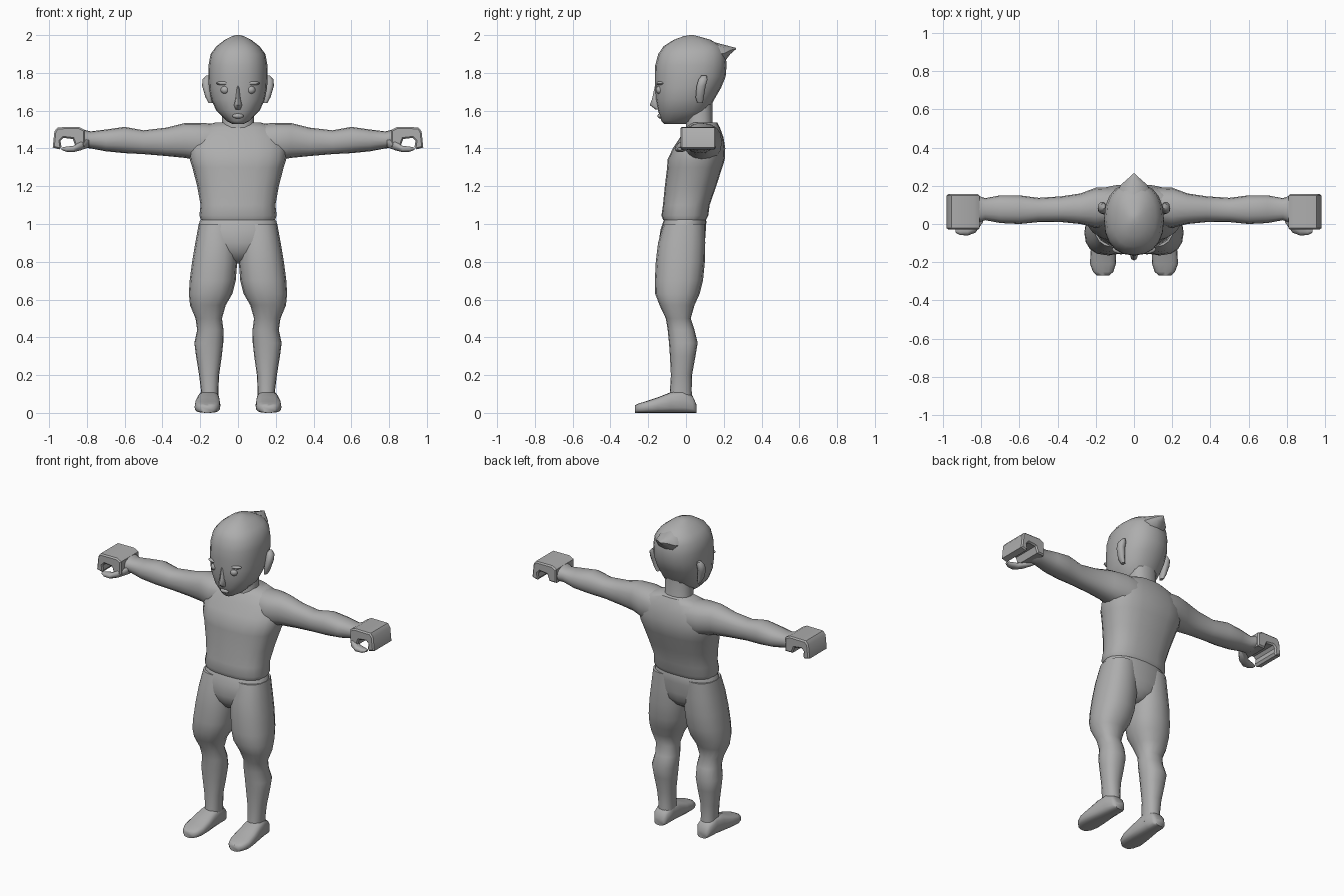
import bpy, bmesh, math
from mathutils import Vector

grey = bpy.data.materials.new("plain grey")
grey.diffuse_color = (0.42, 0.42, 0.42, 1)


def finish(bm, name, mirror=False, angle=50):
    bmesh.ops.recalc_face_normals(bm, faces=bm.faces)
    me = bpy.data.meshes.new(name)
    bm.to_mesh(me)
    bm.free()
    me.materials.append(grey)
    ob = bpy.data.objects.new(name, me)
    bpy.context.collection.objects.link(ob)
    bpy.ops.object.select_all(action='DESELECT')
    ob.select_set(True)
    bpy.context.view_layer.objects.active = ob
    bpy.ops.object.shade_smooth_by_angle(angle=math.radians(angle))
    if mirror:
        ob.modifiers.new("mirror", 'MIRROR')
    return ob


def loft(name, axis, rings, n=16, power=2.3, mirror=False, angle=50):
    """Rings are (t, a0, a1, b0, b1): position on the axis and the two extents."""
    bm = bmesh.new()
    loops = []
    for t, a0, a1, b0, b1 in rings:
        loop = []
        for i in range(n):
            th = 2 * math.pi * i / n
            c, s = math.cos(th), math.sin(th)
            a = (a0 + a1) / 2 + (a1 - a0) / 2 * math.copysign(abs(c) ** (2 / power), c)
            b = (b0 + b1) / 2 + (b1 - b0) / 2 * math.copysign(abs(s) ** (2 / power), s)
            co = {'z': (a, b, t), 'x': (t, a, b), 'y': (a, t, b)}[axis]
            loop.append(bm.verts.new(co))
        loops.append(loop)
    for p, q in zip(loops, loops[1:]):
        for i in range(n):
            j = (i + 1) % n
            bm.faces.new((p[i], p[j], q[j], q[i]))
    bm.faces.new(loops[0])
    bm.faces.new(loops[-1])
    return finish(bm, name, mirror, angle)


def sym(rows):
    """Rows (t, half width, b0, b1) centred on x = 0."""
    return [(t, -w, w, b0, b1) for t, w, b0, b1 in rows]


def ball(name, centre, radii, mirror=True):
    bm = bmesh.new()
    bmesh.ops.create_uvsphere(bm, u_segments=12, v_segments=8, radius=1)
    for v in bm.verts:
        v.co = Vector(centre) + Vector(c * r for c, r in zip(v.co, radii))
    return finish(bm, name, mirror)


# head, with the jaw narrowing to the chin
loft("head", 'z', sym([
    (1.53, .03, -.115, .00), (1.545, .06, -.13, .06), (1.60, .115, -.148, .12),
    (1.66, .142, -.16, .15), (1.72, .154, -.163, .185), (1.78, .157, -.165, .21),
    (1.84, .156, -.163, .215), (1.90, .145, -.147, .21), (1.94, .115, -.12, .19),
    (1.975, .07, -.065, .13), (1.995, .03, -.01, .06), (2.0, .01, .02, .04)]), n=20)

# pointed tuft at the back of the head
loft("hair_tuft", 'y', sym([
    (.03, .06, 1.88, 1.995), (.14, .10, 1.83, 1.965), (.205, .07, 1.86, 1.948),
    (.235, .035, 1.90, 1.94), (.265, .003, 1.926, 1.932)]), n=8, power=2)

# neck
loft("neck", 'z', sym([
    (1.44, .10, -.01, .17), (1.52, .085, .0, .14), (1.68, .085, .0, .14)]))

# face: nose, eyes, brows, mouth
loft("nose", 'z', sym([
    (1.73, .008, -.165, -.13), (1.66, .014, -.18, -.13),
    (1.63, .021, -.192, -.13), (1.605, .014, -.16, -.12)]), n=8, power=2)
ball("eye", (.068, -.138, 1.71), (.024, .022, .022))
ball("brow", (.07, -.132, 1.745), (.045, .024, .012))
ball("mouth", (0, -.135, 1.572), (.03, .016, .014), mirror=False)

# ears
loft("ear", 'z', [
    (1.64, .135, .155, .06, .09), (1.67, .14, .172, .05, .095),
    (1.73, .145, .19, .055, .105), (1.765, .145, .188, .065, .115),
    (1.785, .15, .17, .08, .11)], n=10, mirror=True)

# shirt body with a flared hem
loft("torso", 'z', sym([
    (1.02, .195, -.12, .105), (1.045, .205, -.13, .118), (1.10, .198, -.122, .125),
    (1.20, .216, -.112, .16), (1.30, .242, -.10, .192), (1.34, .255, -.098, .205),
    (1.40, .26, -.07, .208), (1.46, .24, -.03, .198), (1.51, .20, .0, .18),
    (1.538, .12, .03, .165)]), n=20, power=2.5)

# arms
loft("arm", 'x', [
    (.10, .00, .19, 1.32, 1.53), (.20, -.02, .19, 1.335, 1.535),
    (.28, .00, .16, 1.35, 1.535), (.38, .01, .145, 1.36, 1.51),
    (.50, .01, .137, 1.37, 1.496), (.60, .0, .15, 1.375, 1.514),
    (.70, .005, .15, 1.385, 1.50), (.78, .02, .135, 1.40, 1.49),
    (.82, .005, .15, 1.405, 1.50), (.86, .0, .155, 1.43, 1.51)], mirror=True)

# half-closed fist: a hooked profile swept across the hand
hook = [(.81, 1.41), (.81, 1.497), (.84, 1.513), (.955, 1.512), (.972, 1.49),
        (.981, 1.405), (.945, 1.395), (.935, 1.41), (.94, 1.44), (.925, 1.456),
        (.875, 1.45), (.86, 1.41)]
bm = bmesh.new()
face = bm.faces.new([bm.verts.new((x, -.03, z)) for x, z in hook])
ext = bmesh.ops.extrude_face_region(bm, geom=[face])
for v in ext['geom']:
    if isinstance(v, bmesh.types.BMVert):
        v.co.y = .158
rim = [e for e in bm.edges if abs(e.verts[0].co.y - e.verts[1].co.y) < 1e-4]
bmesh.ops.bevel(bm, geom=rim, offset=.008, segments=1, affect='EDGES')
finish(bm, "fist", True, 40)

# thumb under the fist opening
loft("thumb", 'x', [
    (.79, .01, .06, 1.405, 1.45), (.83, -.045, .03, 1.39, 1.44),
    (.87, -.06, .0, 1.38, 1.415), (.91, -.058, -.01, 1.382, 1.41),
    (.935, -.045, -.02, 1.392, 1.405)], n=10, mirror=True)

# hips
loft("hips", 'z', sym([
    (1.035, .19, -.11, .10), (1.015, .203, -.12, .108), (.97, .212, -.135, .105),
    (.90, .215, -.145, .10), (.85, .16, -.13, .09), (.81, .09, -.10, .06),
    (.79, .03, -.06, .03)]), n=20)

# legs
loft("leg", 'z', [
    (1.00, .01, .208, -.12, .10), (.90, .003, .226, -.148, .102),
    (.80, .004, .243, -.16, .10), (.70, .012, .256, -.165, .09),
    (.63, .03, .26, -.163, .072), (.57, .065, .254, -.14, .045),
    (.50, .085, .225, -.107, .025), (.44, .077, .216, -.097, .045),
    (.37, .078, .231, -.09, .062), (.30, .086, .222, -.085, .05),
    (.20, .10, .206, -.08, .032), (.12, .104, .196, -.085, .03),
    (.05, .10, .20, -.09, .035)], mirror=True)

# feet
loft("foot", 'y', [
    (.055, .12, .185, .0, .045), (.035, .105, .20, .0, .09),
    (-.02, .10, .208, .0, .12), (-.08, .097, .218, .0, .11),
    (-.15, .093, .228, .0, .082), (-.21, .095, .23, .0, .062),
    (-.25, .108, .215, .0, .05), (-.27, .13, .195, .0, .04)],
    n=16, power=3, mirror=True, angle=60)
